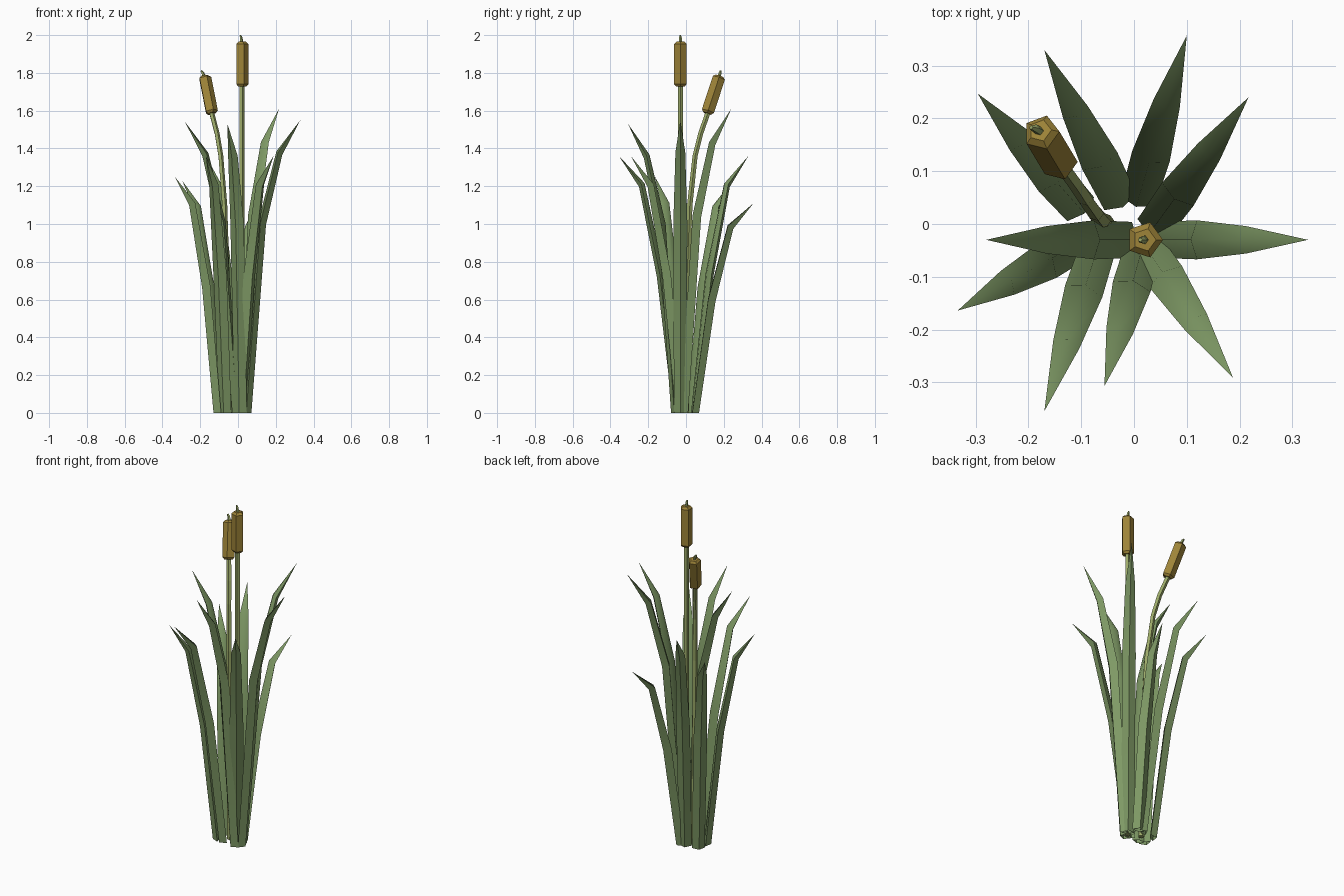
import bpy, math
from mathutils import Vector

if "Cube" in bpy.data.objects:
    bpy.data.objects.remove(bpy.data.objects["Cube"])


def material(name, rgb):
    m = bpy.data.materials.new(name)
    m.diffuse_color = (*rgb, 1)
    m.use_nodes = True
    m.node_tree.nodes["Principled BSDF"].inputs["Base Color"].default_value = m.diffuse_color
    return m


GREEN = material("leaf_green", (0.21, 0.32, 0.13))
STALK = material("stalk_green", (0.33, 0.40, 0.14))
BROWN = material("seed_brown", (0.34, 0.23, 0.04))


def add_mesh(name, verts, faces, mat):
    me = bpy.data.meshes.new(name)
    me.from_pydata(verts, [], faces)
    me.materials.append(mat)
    ob = bpy.data.objects.new(name, me)
    bpy.context.collection.objects.link(ob)
    return ob


# Leaf blade: four-sided, keel outward, bends at two heights, ends in a point
def leaf(name, centre, tip, k1, k2):
    c = Vector((*centre, 0))
    t = Vector(tip)
    flat = Vector((t.x, t.y, 0)) - c
    reach, d = flat.length, flat.normalized()
    side = Vector((-d.y, d.x, 0))
    # distance out, height, half width, keel depth, keel droop
    rows = [(0.024, 0, 0.034, 0.027, 0),
            (reach * 0.32, k1, 0.037, 0.029, 0.012),
            (reach * 0.62, k2, 0.026, 0.022, 0.014)]
    verts = []
    for r, z, w, keel, droop in rows:
        p = c + d * r + Vector((0, 0, z))
        k = d * keel - Vector((0, 0, droop))
        verts += [p - side * w, p + k, p + side * w, p - k * 0.4]
    verts.append(t)
    faces = []
    for i in range(3):
        for j in range(4):
            a, b = i * 4 + j, i * 4 + (j + 1) % 4
            faces.append((a, b, b + 4, a + 4) if i < 2 else (a, b, 12))
    ob = add_mesh(name, verts, faces, GREEN)
    bpy.ops.object.select_all(action='DESELECT')
    ob.select_set(True)
    bpy.context.view_layer.objects.active = ob
    bpy.ops.object.shade_smooth_by_angle(angle=math.radians(50))


# Five-sided tube through points, one radius per point
def tube(name, pts, radii, mat, n=5):
    pts = [Vector(p) for p in pts]
    verts, faces = [], []
    for i, p in enumerate(pts):
        a = (pts[min(i + 1, len(pts) - 1)] - pts[max(i - 1, 0)]).normalized()
        u = Vector((1, 0, 0))
        u = (u - a * u.dot(a)).normalized()
        v = a.cross(u)
        for k in range(n):
            ang = 2 * math.pi * k / n
            verts.append(p + (u * math.cos(ang) + v * math.sin(ang)) * radii[i])
    for i in range(len(pts) - 1):
        for k in range(n):
            a, b = i * n + k, i * n + (k + 1) % n
            faces.append((a, b, b + n, a + n))
    faces.append(tuple(reversed(range(n))))
    faces.append(tuple(range(len(verts) - n, len(verts))))
    return add_mesh(name, verts, faces, mat)


# Seed head with chamfered ends and a small spike
def seed_head(name, lo, hi, spike_tip):
    lo, hi = Vector(lo), Vector(hi)
    a = (hi - lo).normalized()
    tube(name, [lo, lo + a * 0.012, hi - a * 0.012, hi],
         [0.024, 0.035, 0.035, 0.022], BROWN)
    s = Vector(spike_tip)
    tube(name + "_spike", [hi - a * 0.01, hi.lerp(s, 0.5) + a * 0.003, s],
         [0.009, 0.008, 0.004], STALK)


# Leaves fanning out of the clump: base centre, tip
A, B, C = (0.02, -0.03), (-0.085, 0.01), (0.0, 0.02)
leaves = [
    (A, (0.33, -0.03, 1.55)), (A, (0.217, 0.24, 1.61)),
    (A, (-0.28, -0.03, 1.54)), (A, (-0.056, -0.307, 1.53)),
    (B, (-0.296, 0.247, 1.23)), ((-0.06, -0.02), (-0.17, -0.355, 1.36)),
    ((-0.085, -0.025), (-0.334, -0.164, 1.25)),
    ((-0.015, 0.02), (-0.17, 0.33, 1.36)), (C, (0.10, 0.357, 1.11)),
    ((0.0, -0.01), (0.188, -0.292, 1.36)),
]
for i, (c, t) in enumerate(leaves):
    f = 0.65 if t[2] > 1.5 else 0.54
    leaf(f"leaf_{i + 1}", c, t, t[2] * f, t[2] * 0.89)

# Stalks
tube("straight_stalk", [(0.02, -0.03, 0), (0.02, -0.03, 0.9), (0.02, -0.03, 1.74)],
     [0.017, 0.015, 0.014], STALK)
tube("bent_stalk", [(-0.05, 0, 0), (-0.06, 0.005, 0.7), (-0.072, 0.02, 1.1),
                    (-0.092, 0.048, 1.36), (-0.112, 0.078, 1.48), (-0.143, 0.12, 1.60)],
     [0.017, 0.016, 0.015, 0.014, 0.014, 0.014], STALK)

# Seed heads
seed_head("straight_seed_head", (0.02, -0.03, 1.728), (0.02, -0.03, 1.965), (0.012, -0.03, 2.0))
seed_head("bent_seed_head", (-0.139, 0.112, 1.585), (-0.178, 0.177, 1.783), (-0.195, 0.183, 1.812))
